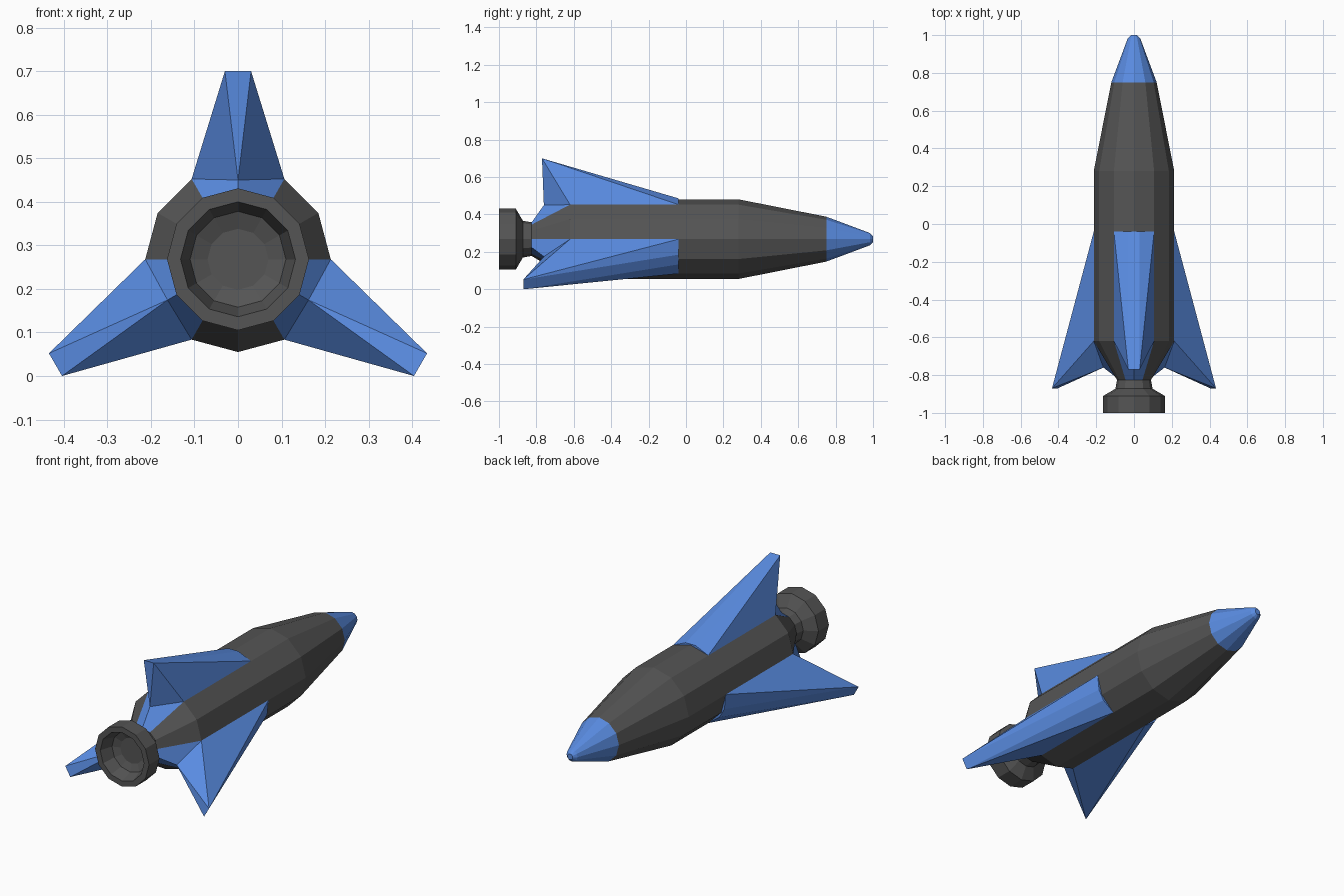
import bpy, bmesh
from math import cos, sin, radians
from mathutils import Vector

if "Cube" in bpy.data.objects:
    bpy.data.objects.remove(bpy.data.objects["Cube"])

AXIS_Z = 0.268
SIDES = 12
R_BODY, R_TAIL = 0.213, 0.09
Y_FIN, Y_BEND, Y_TAIL = -0.04, -0.62, -0.825
FIN_ANGLES = (90, 210, 330)


def material(name, color):
    m = bpy.data.materials.new(name)
    m.diffuse_color = color
    m.use_nodes = True
    m.node_tree.nodes["Principled BSDF"].inputs["Base Color"].default_value = m.diffuse_color
    return m


BLUE = material("blue_paint", (0.10, 0.26, 0.75, 1))
DARK = material("dark_grey", (0.09, 0.09, 0.09, 1))


def point(deg, r, y, side=0.0):
    """Polar point around the long axis, shifted sideways along the tangent."""
    a = radians(deg)
    return Vector((r * cos(a) - side * sin(a), y, AXIS_Z + r * sin(a) + side * cos(a)))


def finish(bm, name, mat):
    bmesh.ops.remove_doubles(bm, verts=bm.verts, dist=1e-5)
    bmesh.ops.recalc_face_normals(bm, faces=bm.faces)
    me = bpy.data.meshes.new(name)
    bm.to_mesh(me)
    bm.free()
    me.materials.append(mat)
    ob = bpy.data.objects.new(name, me)
    bpy.context.collection.objects.link(ob)
    return ob


def lathe(name, profile, mat, cap=False, skip=lambda seg, side: False):
    """Spin (y, radius) pairs into a faceted shell; cap closes the last ring."""
    bm = bmesh.new()
    rings = [[bm.verts.new(point(i * 360 / SIDES, r, y)) for i in range(SIDES)]
             for y, r in profile]
    for s in range(len(rings) - 1):
        for i in range(SIDES):
            if not skip(s, i):
                j = (i + 1) % SIDES
                bm.faces.new((rings[s][i], rings[s][j], rings[s + 1][j], rings[s + 1][i]))
    if cap:
        bm.faces.new(rings[-1])
    bmesh.ops.delete(bm, geom=[v for v in bm.verts if not v.link_faces], context='VERTS')
    return finish(bm, name, mat)


def fin(name, deg, tip_r, tip_y, notch_r):
    bm = bmesh.new()

    def face(*pts):
        bm.faces.new([bm.verts.new(p) for p in pts])

    w = 0.03
    crest = point(deg, R_BODY, Y_FIN)
    notch = point(deg, notch_r, -0.76)
    tail = point(deg, R_TAIL, Y_TAIL)
    front = {s: point(deg, 0.218, Y_FIN, s * w) for s in (-1, 1)}
    tip = {s: point(deg, tip_r, tip_y, s * w) for s in (-1, 1)}
    root = {s: point(deg + 30 * s, R_BODY, Y_FIN) for s in (-1, 1)}
    # outer ridge, trailing edge and small leading step
    face(front[-1], front[1], tip[1], tip[-1])
    face(tip[-1], tip[1], notch)
    face(root[-1], front[-1], front[1], root[1], crest)
    # mirrored flanks
    for s in (-1, 1):
        bend = point(deg + 30 * s, R_BODY, Y_BEND)
        face(root[s], front[s], tip[s])
        face(root[s], tip[s], bend)
        face(bend, tip[s], notch)
        face(bend, notch, tail, point(deg + 30 * s, R_TAIL, Y_TAIL))
    return finish(bm, name, BLUE)


# nose cone
lathe("nose_cone", [(0.75, 0.12), (0.983, 0.033), (1.0, 0.016)], BLUE, cap=True)

# hull, left open where the fins grow out of it
fin_sides = {(a // 30 + d) % SIDES for a in FIN_ANGLES for d in (-1, 0)}
lathe("hull",
      [(0.75, 0.12), (0.28, R_BODY), (Y_FIN, R_BODY), (Y_BEND, R_BODY), (Y_TAIL, R_TAIL)],
      DARK, skip=lambda seg, side: seg >= 2 and side in fin_sides)

# engine nozzle with hollow bell
lathe("engine_nozzle",
      [(Y_TAIL, R_TAIL), (-0.872, 0.098), (-0.91, 0.163), (-1.0, 0.163),
       (-1.0, 0.132), (-0.93, 0.11), (-0.915, 0.07)], DARK, cap=True)

# tail fins: the lower pair is longer and swept further back
fin("top_fin", 90, 0.432, -0.77, 0.182)
fin("left_fin", 210, 0.484, -0.87, 0.187)
fin("right_fin", 330, 0.484, -0.87, 0.187)
